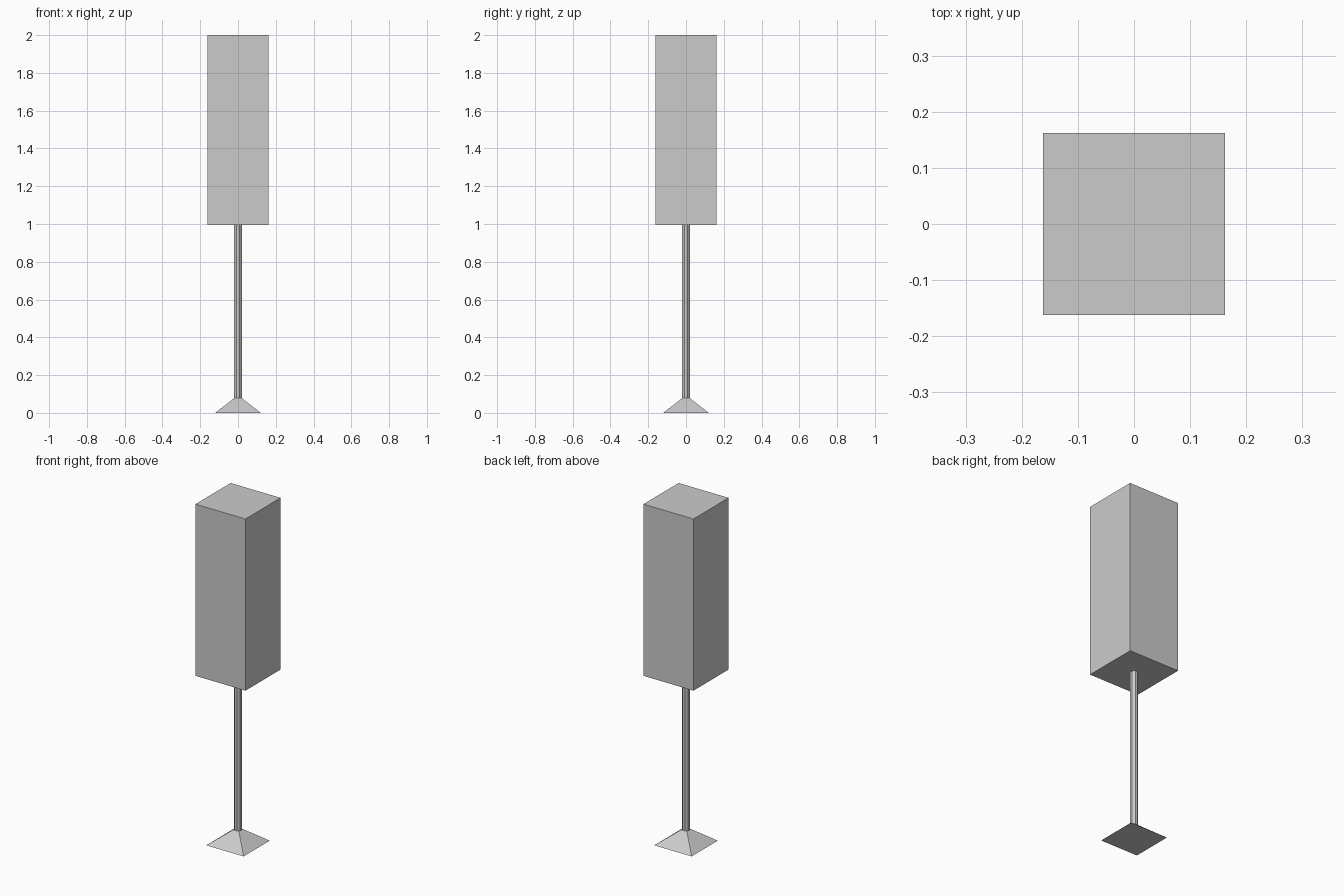
import bpy, math

if "Cube" in bpy.data.objects:
    bpy.data.objects.remove(bpy.data.objects["Cube"])


def prism(name, sides, r_bottom, r_top, z0, z1):
    """Flat-sided prism or frustum; radii are measured to the flats, which face the axes."""
    k = 1 / math.cos(math.pi / sides)
    bpy.ops.mesh.primitive_cone_add(vertices=sides, radius1=r_bottom * k, radius2=r_top * k,
                                    depth=z1 - z0, location=(0, 0, (z0 + z1) / 2))
    ob = bpy.context.object
    ob.name = name
    ob.rotation_euler.z = math.pi / sides
    bpy.ops.object.transform_apply(location=False, rotation=True, scale=False)
    return ob


# Flared square foot
prism("foot", 4, 0.121, 0.018, 0.0, 0.08)
# Slim eight-sided pole
prism("pole", 8, 0.02, 0.02, 0.08, 0.996)
# Tall square box on top
prism("box", 4, 0.162, 0.162, 0.996, 2.0)
